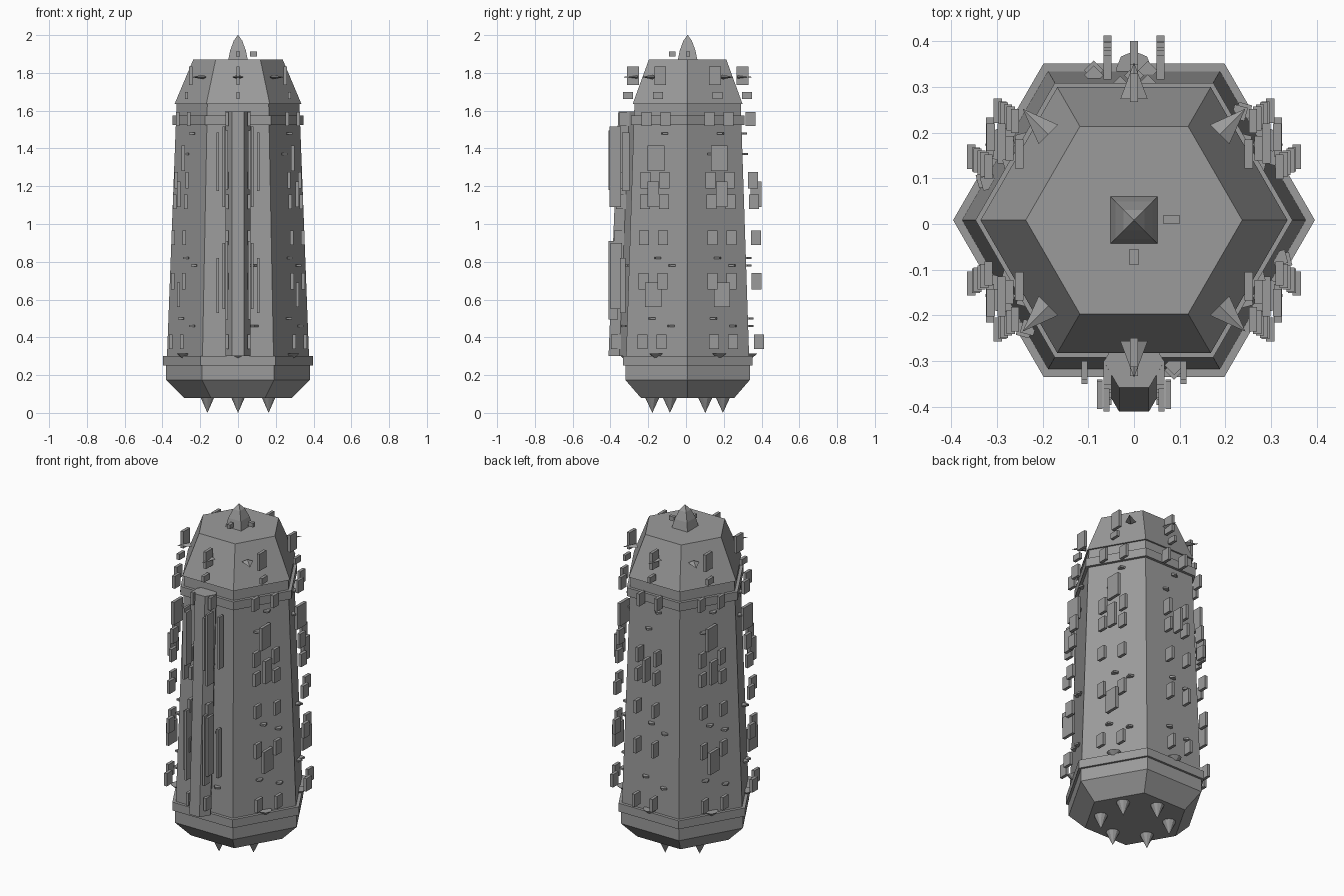
import bpy, bmesh, math
from mathutils import Matrix, Vector

cube = bpy.data.objects.get("Cube")
if cube:
    bpy.data.objects.remove(cube, do_unlink=True)

grey = bpy.data.materials.new("stone_grey")
grey.use_nodes = True
COLOUR = (0.33, 0.33, 0.33, 1)
grey.diffuse_color = COLOUR
grey.node_tree.nodes["Principled BSDF"].inputs["Base Color"].default_value = COLOUR

CY = 0.0085  # hull axis, pushed back by the front column


def finish(name, bm):
    bmesh.ops.recalc_face_normals(bm, faces=bm.faces)
    mesh = bpy.data.meshes.new(name)
    bm.to_mesh(mesh)
    bm.free()
    mesh.materials.append(grey)
    obj = bpy.data.objects.new(name, mesh)
    bpy.context.collection.objects.link(obj)
    return obj


def add_box(bm, centre, size, turn=0):
    m = Matrix.Translation(centre) @ Matrix.Rotation(turn, 4, 'Z') @ Matrix.Diagonal((*size, 1))
    bmesh.ops.create_cube(bm, size=1, matrix=m)


def add_cone(bm, base, tip, radius, sides, squash=1):
    base, tip = Vector(base), Vector(tip)
    axis = tip - base
    m = (Matrix.Translation((base + tip) / 2) @ axis.to_track_quat('Z', 'Y').to_matrix().to_4x4()
         @ Matrix.Diagonal((1, squash, 1, 1)))
    bmesh.ops.create_cone(bm, cap_ends=True, segments=sides, radius1=radius, radius2=0,
                          depth=axis.length, matrix=m)


def lathe(name, profile, sides, start=0, centre=(0, CY)):
    # stack of regular polygon rings, closed at both ends
    bm = bmesh.new()
    rings = []
    for r, z in profile:
        angles = [start + math.tau * i / sides for i in range(sides)]
        rings.append([bm.verts.new((centre[0] + r * math.cos(a), centre[1] + r * math.sin(a), z))
                      for a in angles])
    for low, high in zip(rings, rings[1:]):
        for i in range(sides):
            j = (i + 1) % sides
            bm.faces.new((low[i], low[j], high[j], high[i]))
    bm.faces.new(rings[0][::-1])
    bm.faces.new(rings[-1])
    return finish(name, bm)


def on_face(angle, r, side, z):
    # point at distance r from the axis, shifted sideways along the hull face
    c, s = math.cos(angle), math.sin(angle)
    return Vector((r * c - side * s, CY + r * s + side * c, z))


def apothem(z):
    return 0.866 * (0.376 - 0.0385 * (z - 0.3))


# Hull, bands and roof
lathe("lower_hull", [(0.286, 0.08), (0.381, 0.175), (0.381, 0.25)], 6)
lathe("lower_band", [(0.396, 0.25), (0.396, 0.30)], 6)
lathe("main_hull", [(0.376, 0.30), (0.325, 1.635)], 6)
lathe("upper_band", [(0.347, 1.525), (0.347, 1.575)], 6)
lathe("roof", [(0.336, 1.635), (0.237, 1.87)], 6)
lathe("top_spire", [(0.073, 1.87), (0.058, 1.92), (0.032, 1.97), (0.002, 2.0)], 4, math.pi / 4)

FACES = [math.radians(30 + 60 * i) for i in range(6)]
FRONT, BACK = FACES[4], FACES[1]

# Spikes under the hull and studs above the lower band
bm = bmesh.new()
for a in FACES:
    add_cone(bm, on_face(a, 0.187, 0, 0.08), on_face(a, 0.187, 0, 0), 0.037, 10)
finish("bottom_spikes", bm)

bm = bmesh.new()
for a in FACES:
    add_cone(bm, on_face(a, 0.33, 0, 0.315), on_face(a, 0.33, 0, 0.28), 0.04, 8)
finish("band_studs", bm)

# Paired plates: height, half height, distance from axis
bm = bmesh.new()
PAIRS = [(1.555, 0.037, 0.334), (1.232, 0.043, 0.345), (1.117, 0.038, 0.352),
         (0.928, 0.038, 0.362), (0.697, 0.043, 0.366), (0.377, 0.038, 0.378)]
for a in FACES:
    for z, half, r in PAIRS:
        for side in (-0.058, 0.058):
            add_box(bm, on_face(a, r, side, z), (0.018, 0.053, 2 * half))
finish("paired_plates", bm)

# Single plates down the middle of each face
bm = bmesh.new()
for a in FACES:
    add_box(bm, on_face(a, 0.29, 0, 1.785), (0.018, 0.063, 0.1))
    add_box(bm, on_face(a, 0.315, 0, 1.68), (0.018, 0.053, 0.035))
    if a != FRONT:
        add_box(bm, on_face(a, 0.362, 0, 1.157), (0.018, 0.06, 0.135))
    if a not in (FRONT, BACK):
        add_box(bm, on_face(a, 0.335, 0, 1.348), (0.018, 0.088, 0.135))
        add_box(bm, on_face(a, 0.364, 0, 0.625), (0.018, 0.085, 0.13))
finish("middle_plates", bm)

# Small diamond chips scattered over the faces
bm = bmesh.new()
for a in FACES:
    for z, side in ((1.48, 0.03), (1.37, -0.03), (0.82, 0), (0.78, 0.088), (0.46, 0.088), (0.5, -0.03)):
        add_box(bm, on_face(a, apothem(z) + 0.008, side, z), (0.03, 0.03, 0.01), a + math.pi / 4)
finish("diamond_chips", bm)

# Thin thorns around the roof
bm = bmesh.new()
for degrees in (45, 90, 135, 225, 270, 315):
    a = math.radians(degrees)
    add_cone(bm, on_face(a, 0.265, 0, 1.778), on_face(a, 0.345, 0, 1.778), 0.03, 4, 0.4)
finish("roof_thorns", bm)

# Two blocks beside the spire
bm = bmesh.new()
add_box(bm, (0.082, 0.01, 1.9), (0.035, 0.02, 0.025))
add_box(bm, (0, -0.072, 1.9), (0.02, 0.035, 0.025))
finish("spire_blocks", bm)

# Front column, leaning with the hull face
column = lathe("front_column", [(0.066, 0.30), (0.066, 1.595)], 6, 0, (0, 0))
for v in column.data.vertices:
    v.co.y += -0.353 + 0.04 * (v.co.z - 0.3)

# Strips on both sides of the column: side, depth centre, depth, bottom, top
bm = bmesh.new()
STRIPS = [(0.075, -0.375, 0.06, 1.09, 1.515), (0.06, -0.385, 0.05, 1.18, 1.495),
          (0.108, -0.32, 0.04, 1.175, 1.485), (0.075, -0.37, 0.06, 0.55, 0.9),
          (0.06, -0.385, 0.05, 0.495, 0.91), (0.108, -0.335, 0.03, 0.53, 0.82)]
for side, y, depth, low, high in STRIPS:
    for x in (-side, side):
        add_box(bm, (x, y, (low + high) / 2), (0.013, depth, high - low))
finish("front_strips", bm)
